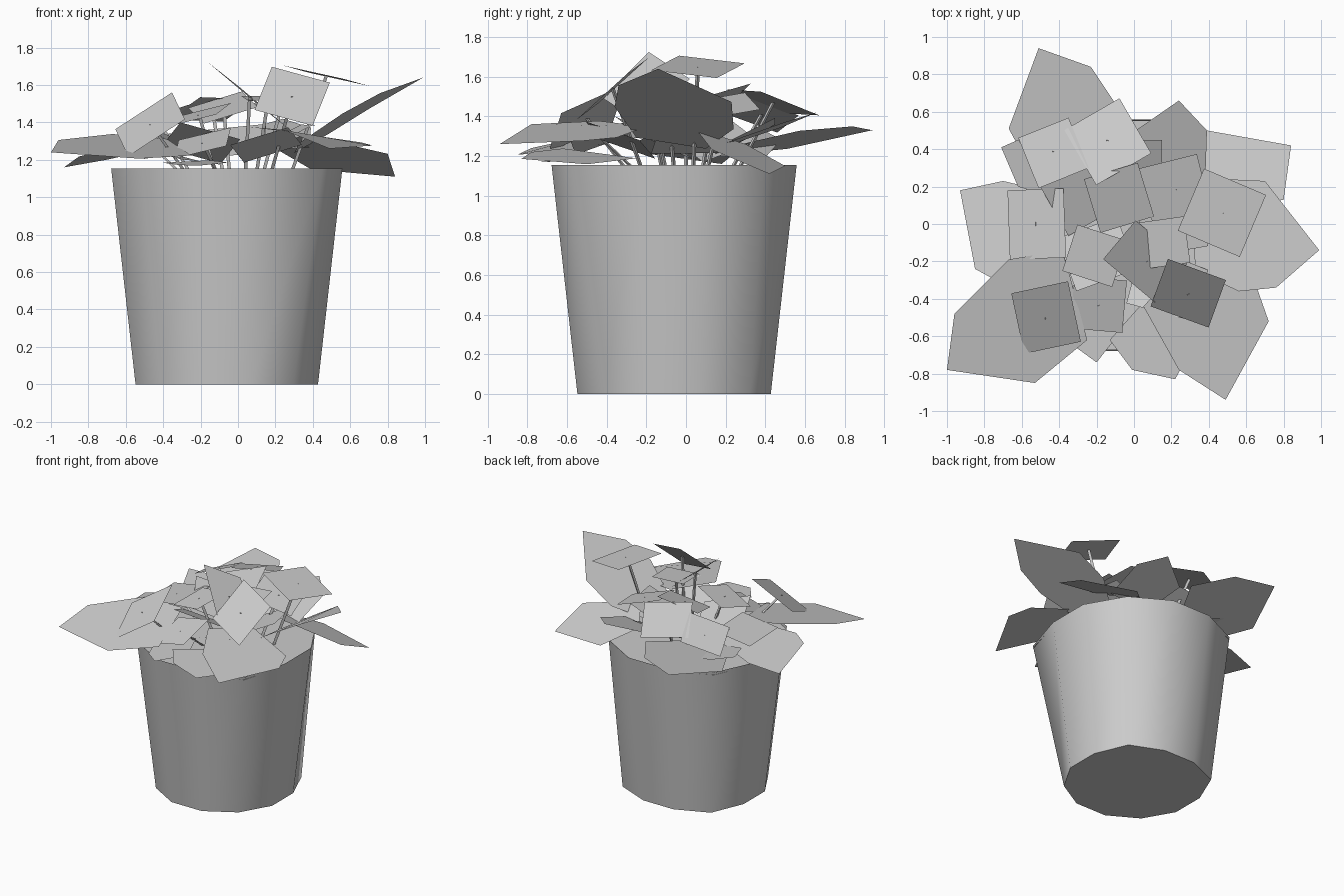
import bpy, bmesh
from math import radians, cos, sin
from mathutils import Vector

if "Cube" in bpy.data.objects:
    bpy.data.objects.remove(bpy.data.objects["Cube"])

PX, PY = -0.06, -0.06


def make(name, bm):
    me = bpy.data.meshes.new(name)
    bm.to_mesh(me)
    bm.free()
    ob = bpy.data.objects.new(name, me)
    bpy.context.collection.objects.link(ob)
    return ob


def ring(bm, r, z, bulge):
    """12-sided ring; bulge maps an angle to its own radius"""
    out = []
    for a in range(15, 375, 30):
        rr = bulge.get(a, r)
        out.append(bm.verts.new((PX + rr * cos(radians(a)), PY + rr * sin(radians(a)), z)))
    return out


# Tapered, slightly uneven open pot with a flat base
RIM = {315: 0.725, 135: 0.67}
bm = bmesh.new()
low, top = ring(bm, 0.505, 0, {135: 0.54, 45: 0.54}), ring(bm, 0.64, 1.155, RIM)
for i in range(12):
    j = (i + 1) % 12
    bm.faces.new((low[i], low[j], top[j], top[i])).smooth = True
bm.faces.new(low[::-1])
make("pot", bm)

# Soil just under the rim
bm = bmesh.new()
bm.faces.new(ring(bm, 0.635, 1.135, RIM))
make("soil", bm)


# Sheet leaf: plan outline, height of first point, slopes in x and y, bend
def leaf(name, outline, z, sx, sy, bend=0.0):
    bm = bmesh.new()
    x0, y0 = outline[0]
    vs = []
    for x, y in outline:
        dx, dy = x - x0, y - y0
        vs.append(bm.verts.new((x, y, z + sx * dx + sy * dy - bend * (dx * dx + dy * dy))))
    f = bm.faces.new(vs)
    f.normal_update()
    if f.normal.z < 0:
        f.normal_flip()
    make(name, bm)


# Large outer leaves
leaf("outer_leaf_back_left", [(-.51, .94), (-.67, .51), (-.5, .2), (-.2, .25), (-.05, .57), (-.23, .84)], 1.33, .13, .17)
leaf("outer_leaf_back_right", [(.84, .42), (.39, .5), (.2, .3), (.35, .05), (.8, .13)], 1.11, -.16, -.4)
leaf("outer_leaf_right", [(.99, -.14), (.7, .23), (.48, .24), (.3, .1), (.33, -.25), (.56, -.36), (.76, -.34)], 1.64, .12, 0, .6)
leaf("outer_leaf_front_right", [(.49, -.94), (.72, -.52), (.66, -.35), (.28, -.2), (.05, -.44), (.24, -.78)], 1.26, -.28, .52, .6)
leaf("outer_leaf_front_left", [(-1, -.78), (-.96, -.48), (-.67, -.19), (-.38, -.14), (-.25, -.62), (-.53, -.85)], 1.24, .04, .26, .15)
leaf("outer_leaf_front", [(-.01, -.78), (.22, -.83), (.4, -.5), (.2, -.25), (-.13, -.62)], 1.22, -.15, 0)
leaf("outer_leaf_front_low", [(-.2, -.74), (-.05, -.55), (-.15, -.3), (-.4, -.4), (-.31, -.66)], 1.17, .03, .06)
leaf("outer_leaf_left", [(-.93, .18), (-.85, -.24), (-.74, -.3), (-.38, -.18), (-.36, .15), (-.7, .23)], 1.16, .2, -.1)
leaf("outer_leaf_left_low", [(-.71, .41), (-.62, .2), (-.3, .1), (-.2, .4), (-.55, .48)], 1.32, -.25, .05)
leaf("outer_leaf_back", [(.24, .66), (.39, .5), (.38, .2), (.05, .2), (-.02, .48)], 1.42, .05, .35)

# Small upper leaves: x, y, z, width, depth, turn, slope x, slope y
small = [
    (-.14, .44, 1.47, .34, .34, 30, .15, -.32),
    (-.43, .38, 1.41, .29, .29, 22, .4, -.2),
    (-.47, -.50, 1.39, .31, .33, 12, .53, .56),
    (.47, .06, 1.65, .36, .36, -23, -.23, -.02),
    (.22, .18, 1.45, .32, .32, 14, -.3, .1),
    (-.08, .14, 1.48, .30, .30, 17, .2, .35),
    (.16, -.10, 1.53, .25, .25, 8, 0, .1),
    (.29, -.37, 1.54, .33, .27, -20, .05, .89),
    (.06, -.20, 1.54, .36, .27, -40, -.82, .03),
    (-.21, -.17, 1.44, .28, .26, -18, .3, .15),
    (-.19, -.43, 1.29, .28, .28, -5, .27, .33),
    (-.52, 0, 1.33, .30, .37, 2, .15, 0),
]
# Low inner leaves filling the middle, same columns
inner = [
    (-.20, -.16, 1.29, .34, .30, 20, -.1, -.5),
    (.20, .02, 1.30, .34, .34, 10, .5, .1),
    (-.02, .30, 1.30, .34, .30, 0, .1, .5),
    (-.30, .15, 1.28, .30, .32, 30, -.5, .1),
    (.15, -.33, 1.28, .32, .28, -15, .2, -.4),
]


def square_leaf(name, x, y, z, w, d, turn, sx, sy):
    c, s = cos(radians(turn)), sin(radians(turn))
    pts = [(x + c * u * w / 2 - s * v * d / 2, y + s * u * w / 2 + c * v * d / 2)
           for u, v in ((-1, -1), (1, -1), (1, 1), (-1, 1))]
    leaf(name, pts, z + sx * (pts[0][0] - x) + sy * (pts[0][1] - y), sx, sy)


for k, row in enumerate(inner):
    square_leaf(f"inner_leaf_{k + 1}", *row)

for k, row in enumerate(small):
    square_leaf(f"upper_leaf_{k + 1}", *row)

    # Thin three-sided stem from the soil up to the leaf
    x, y, z = row[:3]
    bm = bmesh.new()
    rings = [[bm.verts.new(p + Vector((.012 * cos(radians(120 * i)), .012 * sin(radians(120 * i)), 0)))
              for i in range(3)] for p in (Vector((x * .6, y * .6, 1.13)), Vector((x, y, z)))]
    for i in range(3):
        j = (i + 1) % 3
        bm.faces.new((rings[0][i], rings[0][j], rings[1][j], rings[1][i]))
    make(f"stem_{k + 1}", bm)
